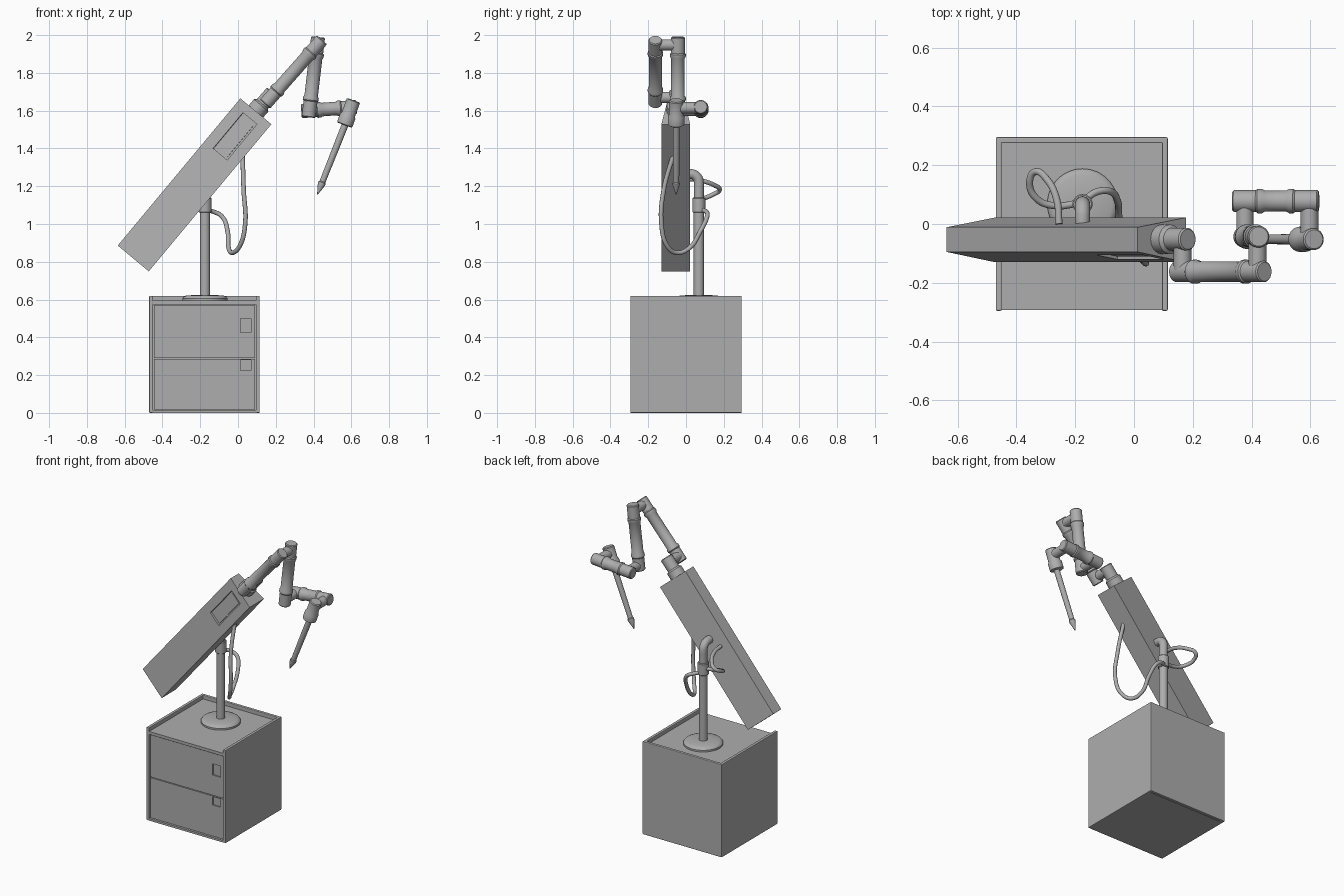
import bpy, bmesh, math
from mathutils import Vector, Matrix

if "Cube" in bpy.data.objects:
    bpy.data.objects.remove(bpy.data.objects["Cube"])

GREY = (0.42, 0.42, 0.42, 1)
mat = bpy.data.materials.new("plain grey")
mat.use_nodes = True
mat.diffuse_color = GREY
mat.node_tree.nodes["Principled BSDF"].inputs["Base Color"].default_value = GREY


def activate(ob):
    bpy.ops.object.select_all(action='DESELECT')
    ob.select_set(True)
    bpy.context.view_layer.objects.active = ob


def add(name, data):
    ob = bpy.data.objects.new(name, data)
    bpy.context.collection.objects.link(ob)
    ob.data.materials.append(mat)
    activate(ob)
    return ob


def finish(name, bm):
    bmesh.ops.recalc_face_normals(bm, faces=bm.faces)
    me = bpy.data.meshes.new(name)
    bm.to_mesh(me)
    bm.free()
    return add(name, me)


def box(name, lo, hi, bevel=0):
    bm = bmesh.new()
    lo, hi = Vector(lo), Vector(hi)
    bmesh.ops.create_cube(bm, size=1, matrix=Matrix.Translation((lo + hi) / 2) @ Matrix.Diagonal((*(hi - lo), 1)))
    if bevel:
        bmesh.ops.bevel(bm, geom=bm.edges[:], offset=bevel, segments=2, affect='EDGES', profile=0.5)
    return finish(name, bm)


def lathe(name, a, b, profile, sides=32):
    """Turn (distance, radius) pairs about the line from a to b."""
    a, b = Vector(a), Vector(b)
    turn = (b - a).to_track_quat('Z', 'Y')
    bm = bmesh.new()
    rings = []
    for d, r in profile:
        rings.append([bm.verts.new(a + turn @ Vector((r * math.cos(t), r * math.sin(t), d)))
                      for t in (math.tau * i / sides for i in range(sides))])
    for low, high in zip(rings, rings[1:]):
        for i in range(sides):
            j = (i + 1) % sides
            bm.faces.new((low[i], low[j], high[j], high[i]))
    bm.faces.new(rings[0])
    bm.faces.new(rings[-1])
    ob = finish(name, bm)
    bpy.ops.object.shade_smooth_by_angle(angle=math.radians(35))
    return ob


def rod(name, a, b, r, edge=0.004):
    n = (Vector(b) - Vector(a)).length
    return lathe(name, a, b, [(0, r - edge), (edge, r), (n - edge, r), (n, r - edge)])


def link(name, a, b, r, cap=0.085):
    """Arm segment: a joint housing at each end, a raised collar, a plain tube between."""
    n = (Vector(b) - Vector(a)).length
    half = [(0, r * 0.88), (0.005, r), (cap, r), (cap + 0.006, r * 1.13),
            (cap + 0.02, r * 1.13), (cap + 0.03, r * 0.97)]
    return lathe(name, a, b, half + [(n - d, q) for d, q in reversed(half)])


def tube(name, points, r, kind='BEZIER'):
    cu = bpy.data.curves.new(name, 'CURVE')
    cu.dimensions = '3D'
    cu.bevel_depth, cu.bevel_resolution, cu.resolution_u = r, 4, 8
    cu.use_fill_caps = True
    sp = cu.splines.new('BEZIER')
    sp.bezier_points.add(len(points) - 1)
    for bp, p in zip(sp.bezier_points, points):
        bp.co = p
        bp.handle_left_type = bp.handle_right_type = 'AUTO'
    ob = add(name, cu)
    bpy.ops.object.convert(target='MESH')
    bpy.ops.object.shade_smooth_by_angle(angle=math.radians(40))
    return ob


def cut(ob, cutter):
    cutter.hide_render = True
    mod = ob.modifiers.new("recess", 'BOOLEAN')
    mod.operation, mod.object, mod.solver = 'DIFFERENCE', cutter, 'EXACT'
    activate(ob)
    bpy.ops.object.convert(target='MESH')
    bpy.data.objects.remove(cutter)


# Cabinet: walls rise above the top to form a rim open at the front
L, R, F, B, TOP = -0.47, 0.115, -0.295, 0.295, 0.62
box("cabinet_body", (L + 0.01, F + 0.025, 0.002), (R - 0.01, B - 0.01, 0.593))
box("cabinet_right_wall", (L, F, 0), (L + 0.02, B, TOP), 0.004)
box("cabinet_left_wall", (R - 0.02, F, 0), (R, B, TOP), 0.004)
box("cabinet_back_wall", (L, B - 0.02, 0), (R, B, TOP), 0.004)
box("cabinet_top_rail", (L + 0.015, F + 0.002, 0.575), (R - 0.015, B - 0.02, 0.595))
box("cabinet_bottom_rail", (L + 0.015, F + 0.002, 0), (R - 0.015, B - 0.02, 0.014))

# Two doors with recessed grips
for name, z0, z1, g0, g1 in (("lower_door", 0.018, 0.285, 0.225, 0.28),
                             ("upper_door", 0.29, 0.57, 0.425, 0.5)):
    door = box(name, (L + 0.025, F + 0.01, z0), (R - 0.025, F + 0.03, z1))
    cut(door, box("grip_cutter", (0.013, F, g0), (0.07, F + 0.018, g1)))

# Pole with round foot, collar and hooked top
PX, PY = -0.175, 0.068
lathe("pole_foot", (PX, PY, 0.59), (PX, PY, 1),
      [(0, 0.12), (0.016, 0.12), (0.026, 0.112), (0.031, 0.1), (0.035, 0.04)], 48)
rod("pole", (PX, PY, 0.6), (PX, PY, 1.08), 0.027)
rod("pole_collar", (PX, PY, 1.06), (PX, PY, 1.14), 0.034)
bend = [(PX, PY - 0.045 + 0.045 * math.cos(t), 1.22 + 0.045 * math.sin(t))
        for t in (math.pi / 8 * i for i in range(5))]
tube("pole_hook", [(PX, PY, 1.1), (PX, PY, 1.18)] + bend + [(PX, -0.02, 1.265)], 0.026)

# Tilted housing: narrower along its upper face, with a recessed screen
tilt = Matrix.Translation((-0.23, 0, 1.207)) @ Matrix.Rotation(-0.876, 4, 'Y')
housing = box("tilted_housing", (-0.507, -0.13, -0.107), (0.507, 0.022, 0.107))
for v in housing.data.vertices:
    if v.co.z > 0:
        v.co.y += 0.035 if v.co.y < 0 else -0.033
lean = Matrix.Translation((0.335, -0.1125, 0)) @ Matrix.Rotation(-math.atan2(0.035, 0.214), 4, 'X')
cutter = box("screen_cutter", (-0.123, -0.03, -0.049), (0.123, 0.014, 0.049))
cutter.data.transform(lean)
cut(housing, cutter)
screen = box("screen", (-0.11, 0.008, -0.038), (0.11, 0.016, 0.038))
screen.data.transform(lean)
for ob in (housing, screen):
    ob.data.transform(tilt)

# Jointed arm: each joint is a cross rod between neighbouring segments
SY, UY, FY, WY = -0.052, -0.162, -0.043, 0.078
lathe("shoulder", (0.09, SY, 1.59), (0.19, SY, 1.705),
      [(0, 0.05), (0.05, 0.05), (0.06, 0.039), (0.137, 0.039), (0.142, 0.034)])
rod("shoulder_joint", (0.165, SY, 1.67), (0.165, UY, 1.67), 0.03)
link("upper_arm", (0.143, UY, 1.635), (0.444, UY, 1.975), 0.036)
rod("elbow_joint", (0.42, UY, 1.948), (0.42, FY, 1.948), 0.03)
link("forearm", (0.424, FY, 1.99), (0.374, FY, 1.565), 0.037)
rod("wrist_joint", (0.377, FY, 1.6), (0.377, WY, 1.6), 0.029)
link("wrist", (0.335, WY, 1.597), (0.628, WY, 1.62), 0.037, 0.08)
rod("tool_joint", (0.597, WY, 1.615), (0.597, SY, 1.615), 0.03)
lathe("tool_holder", (0.612, SY, 1.655), (0.564, SY, 1.524),
      [(0, 0.032), (0.005, 0.037), (0.08, 0.037), (0.09, 0.043), (0.136, 0.043), (0.14, 0.036)])
lathe("probe", (0.575, SY, 1.545), (0.42, SY, 1.155),
      [(0, 0.018), (0.1, 0.018), (0.345, 0.016), (0.35, 0.02), (0.362, 0.02), (0.418, 0.002)], 20)

# Cables from the pole collar into the housing
tube("short_cable", [(-0.255, 0.0, 1.24), (-0.262, 0.08, 1.23), (-0.295, 0.15, 1.205),
                     (-0.335, 0.178, 1.18), (-0.355, 0.14, 1.155), (-0.33, 0.085, 1.13),
                     (-0.27, 0.062, 1.11), (-0.19, 0.07, 1.1)], 0.012)
tube("long_cable", [(-0.17, 0.08, 1.075), (-0.13, 0.108, 1.065), (-0.085, 0.112, 1.04),
                    (-0.055, 0.075, 0.96), (-0.05, 0.02, 0.875), (-0.028, -0.05, 0.848),
                    (0.01, -0.1, 0.885), (0.038, -0.13, 1.0), (0.03, -0.118, 1.18),
                    (0.024, -0.066, 1.37)], 0.012)
